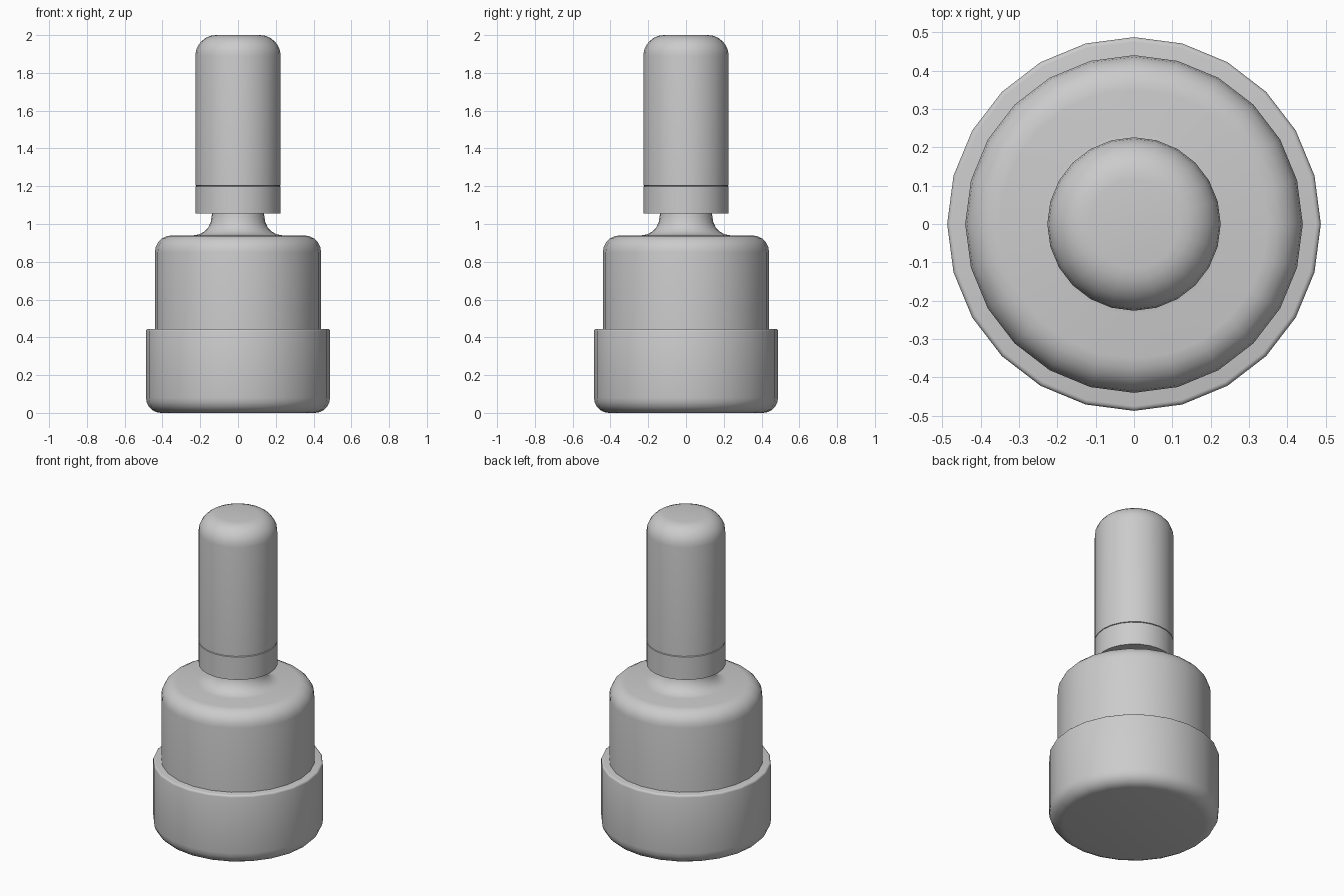
import bpy, bmesh, math

cube = bpy.data.objects.get("Cube")
if cube:
    bpy.data.objects.remove(cube, do_unlink=True)

# One plain grey for the whole model
grey = bpy.data.materials.new("plain grey")
grey.use_nodes = True
colour = (0.6, 0.6, 0.6, 1)
grey.diffuse_color = colour
grey.node_tree.nodes["Principled BSDF"].inputs["Base Color"].default_value = colour

SIDES = 24


def arc(cr, cz, rad_r, rad_z, start, end, steps=5):
    """Elliptical corner of a profile, angles in degrees."""
    angles = [math.radians(start + (end - start) * i / steps) for i in range(steps + 1)]
    return [(cr + rad_r * math.cos(a), cz + rad_z * math.sin(a)) for a in angles]


def lathe(name, profile):
    """Revolve a bottom-to-top (radius, height) profile and cap its open ends."""
    bm = bmesh.new()
    rings = []
    for r, z in profile:
        rings.append([bm.verts.new((r * math.cos(a), r * math.sin(a), z))
                      for a in (math.tau * i / SIDES for i in range(SIDES))])
    for low, high in zip(rings, rings[1:]):
        for i in range(SIDES):
            j = (i + 1) % SIDES
            bm.faces.new((low[i], low[j], high[j], high[i]))
    bm.faces.new(rings[0][::-1])
    bm.faces.new(rings[-1])
    mesh = bpy.data.meshes.new(name)
    bm.to_mesh(mesh)
    bm.free()
    obj = bpy.data.objects.new(name, mesh)
    bpy.context.collection.objects.link(obj)
    mesh.materials.append(grey)
    bpy.ops.object.select_all(action='DESELECT')
    obj.select_set(True)
    bpy.context.view_layer.objects.active = obj
    bpy.ops.object.shade_smooth_by_angle(angle=math.radians(35))
    return obj


# Wide base cup with rounded bottom and softened rim
lathe("base_cup", arc(0.407, 0.08, 0.08, 0.08, -90, 0)
      + arc(0.475, 0.433, 0.012, 0.012, 0, 90, 3))

# Body with rounded shoulder, flaring up into the neck
lathe("body_and_neck", [(0.44, 0.4)]
      + arc(0.35, 0.85, 0.09, 0.09, 0, 90)
      + arc(0.235, 1.04, 0.095, 0.1, 270, 180)
      + [(0.135, 1.07)])

# Collar under the handle
lathe("collar", [(0.226, 1.055), (0.226, 1.199), (0.215, 1.203)])

# Long handle with domed end
lathe("handle", [(0.215, 1.2), (0.226, 1.204)]
      + arc(0.116, 1.89, 0.11, 0.11, 0, 90, 6))
